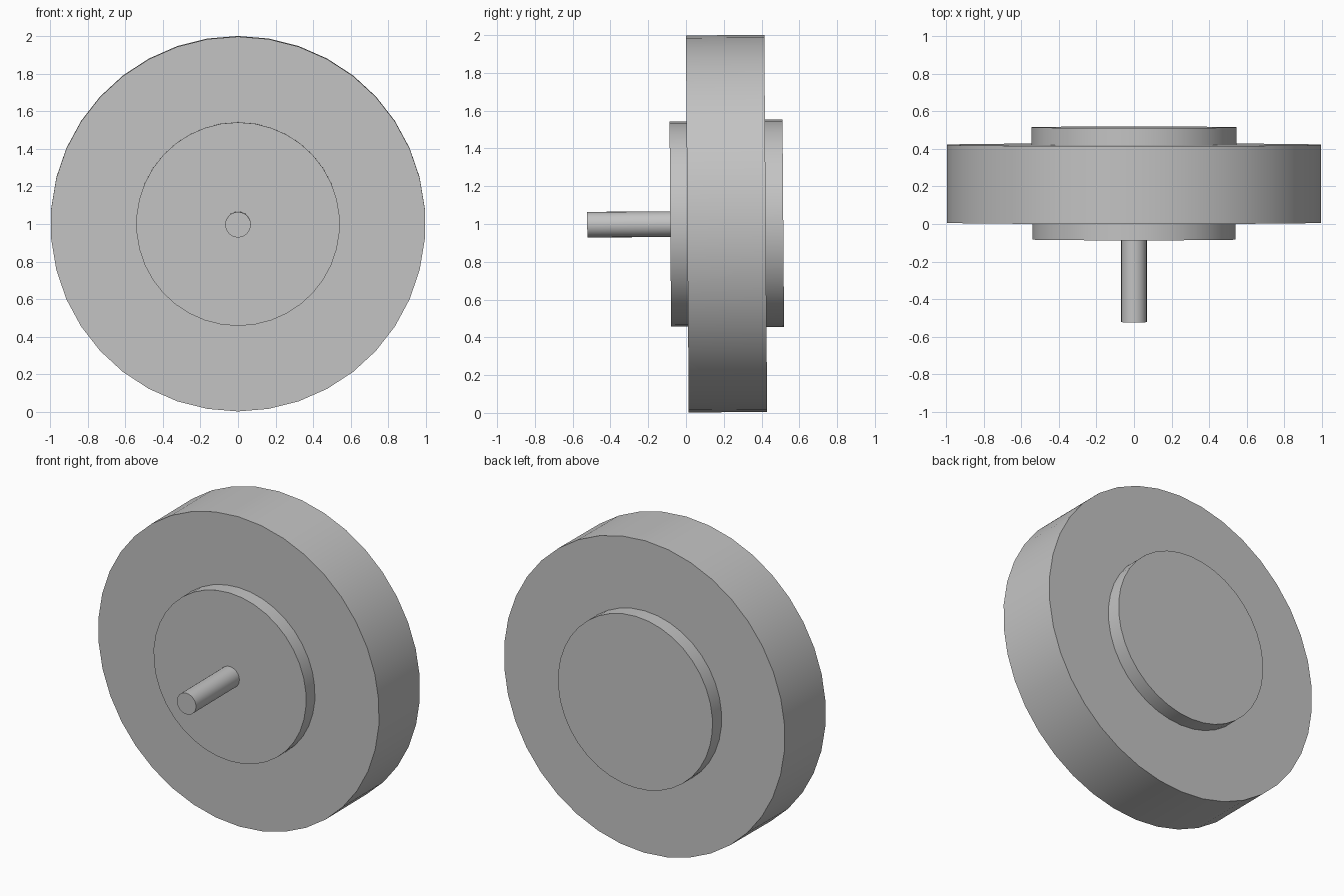
import bpy
import math
from mathutils import Matrix

cube = bpy.data.objects.get("Cube")
if cube:
    bpy.data.objects.remove(cube, do_unlink=True)

grey = bpy.data.materials.new("plain grey")
grey.use_nodes = True
grey.diffuse_color = (0.55, 0.55, 0.55, 1)
grey.node_tree.nodes["Principled BSDF"].inputs["Base Color"].default_value = grey.diffuse_color

# The whole assembly leans very slightly about the x axis
LEAN = Matrix.Translation((0, 0, 1)) @ Matrix.Rotation(0.0075, 4, 'X')


def disc(name, radius, front, back, sides):
    """Solid cylinder along y, from front to back, with a vertex at the top."""
    bpy.ops.mesh.primitive_cylinder_add(vertices=sides, radius=radius, depth=back - front)
    ob = bpy.context.object
    ob.name = name
    place = Matrix.Translation((0, (front + back) / 2, 0)) @ Matrix.Rotation(math.pi / 2, 4, 'X')
    ob.data.transform(LEAN @ place)
    ob.matrix_world = Matrix.Identity(4)
    ob.data.materials.append(grey)
    bpy.ops.object.shade_smooth_by_angle(angle=math.radians(30))
    return ob


# Wide outer wheel
disc("wheel", 0.998, 0.007, 0.422, 38)

# Raised round plates on both faces
disc("front_hub", 0.542, -0.083, 0.007, 38)
disc("back_hub", 0.549, 0.422, 0.515, 38)

# Thin axle sticking out of the front
disc("axle", 0.068, -0.523, -0.083, 24)
